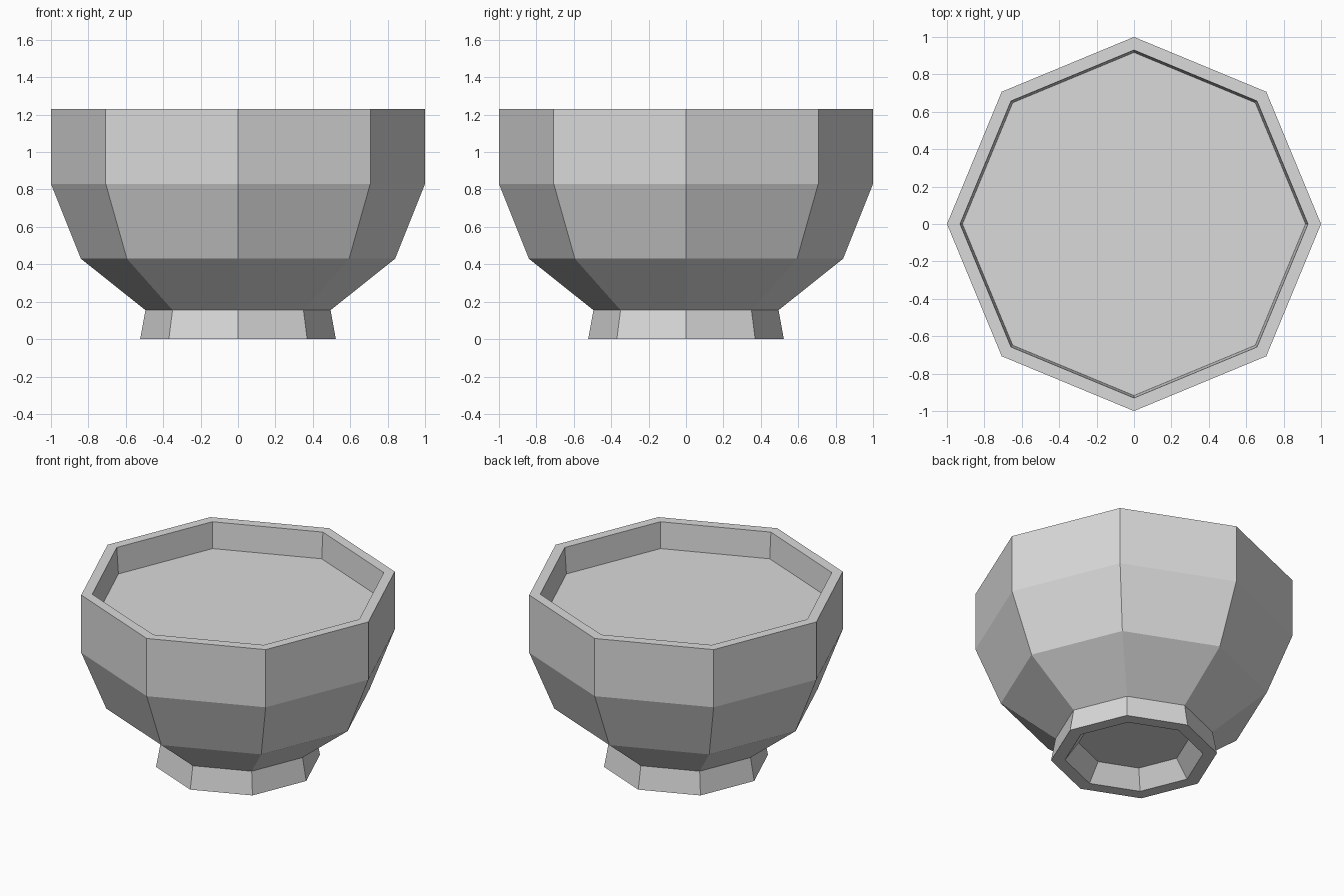
import bpy
import bmesh
from math import cos, sin, tau

SIDES = 8

cube = bpy.data.objects.get("Cube")
if cube:
    bpy.data.objects.remove(cube, do_unlink=True)

grey = bpy.data.materials.new("light_grey")
grey.use_nodes = True
colour = (0.7, 0.7, 0.7, 1)
grey.diffuse_color = colour
grey.node_tree.nodes["Principled BSDF"].inputs["Base Color"].default_value = colour


def faceted_lathe(name, profile):
    """Turn (radius, height) points into a flat-sided solid, capped at both ends."""
    bm = bmesh.new()
    rings = [
        [bm.verts.new((r * cos(tau * i / SIDES), r * sin(tau * i / SIDES), z))
         for i in range(SIDES)]
        for r, z in profile
    ]
    for low, high in zip(rings, rings[1:]):
        for i in range(SIDES):
            j = (i + 1) % SIDES
            bm.faces.new((low[i], low[j], high[j], high[i]))
    bm.faces.new(rings[0])
    bm.faces.new(rings[-1])
    bmesh.ops.recalc_face_normals(bm, faces=bm.faces)
    mesh = bpy.data.meshes.new(name)
    bm.to_mesh(mesh)
    bm.free()
    mesh.materials.append(grey)
    obj = bpy.data.objects.new(name, mesh)
    bpy.context.collection.objects.link(obj)
    return obj


# Bowl in one piece, from the foot recess, round the outside, to the inner floor
foot_recess = [(0.35, 0.12), (0.435, 0)]
foot_outside = [(0.523, 0), (0.495, 0.155)]
outer_wall = [(0.84, 0.43), (1, 0.83), (1, 1.23)]
rim_and_floor = [(0.93, 1.23), (0.917, 1.05)]
faceted_lathe("bowl", foot_recess + foot_outside + outer_wall + rim_and_floor)
